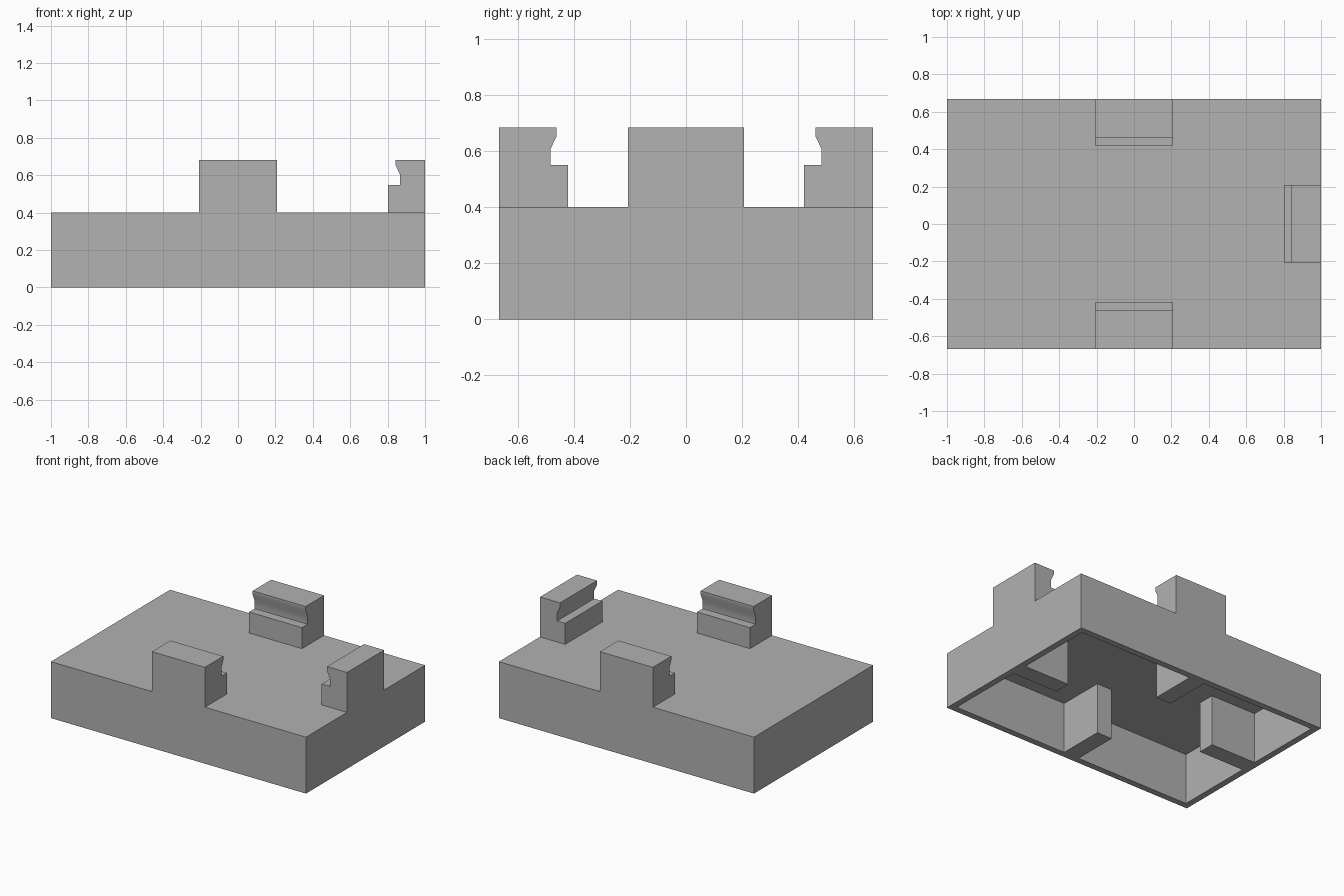
import bpy
import bmesh
import math
from mathutils import Matrix

if "Cube" in bpy.data.objects:
    bpy.data.objects.remove(bpy.data.objects["Cube"], do_unlink=True)

HALF_X, HALF_Y, HEIGHT = 1.0, 0.667, 0.4
WALL, ROOF = 0.045, 0.36
RIB_HALF, RIB_END_X, RIB_END_Y = 0.06, 0.6, 0.293
CLIP_WIDTH = 0.415

grey = bpy.data.materials.new("plain grey")
grey.use_nodes = True
colour = (0.445, 0.445, 0.445, 1)
grey.diffuse_color = colour
grey.node_tree.nodes["Principled BSDF"].inputs["Base Color"].default_value = colour


def prism(name, outline, offset):
    """Extrude a closed outline of 3D points along an offset vector."""
    bm = bmesh.new()
    face = bm.faces.new([bm.verts.new(p) for p in outline])
    result = bmesh.ops.extrude_face_region(bm, geom=[face], use_keep_orig=True)
    moved = [v for v in result["geom"] if isinstance(v, bmesh.types.BMVert)]
    bmesh.ops.translate(bm, verts=moved, vec=offset)
    bmesh.ops.recalc_face_normals(bm, faces=bm.faces)
    mesh = bpy.data.meshes.new(name)
    bm.to_mesh(mesh)
    bm.free()
    mesh.materials.append(grey)
    obj = bpy.data.objects.new(name, mesh)
    bpy.context.collection.objects.link(obj)
    return obj


def select_only(obj):
    bpy.ops.object.select_all(action="DESELECT")
    obj.select_set(True)
    bpy.context.view_layer.objects.active = obj


# Solid base block
base_outline = [(sx * HALF_X, sy * HALF_Y, 0)
                for sx, sy in ((1, 1), (-1, 1), (-1, -1), (1, -1))]
base = prism("hollow_base", base_outline, (0, 0, HEIGHT))

# Underside cavity, leaving a rib standing in from the middle of each wall
inner_x, inner_y = HALF_X - WALL, HALF_Y - WALL
quarter = [(RIB_END_X, RIB_HALF), (inner_x, RIB_HALF), (inner_x, inner_y),
           (RIB_HALF, inner_y), (RIB_HALF, RIB_END_Y)]
cavity_outline = []
for sx, sy in ((1, 1), (-1, 1), (-1, -1), (1, -1)):
    corner = quarter if sx * sy > 0 else quarter[::-1]
    cavity_outline += [(sx * x, sy * y, -0.1) for x, y in corner]
cavity = prism("cavity_cutter", cavity_outline, (0, 0, ROOF + 0.1))
cavity.hide_render = True

cut = base.modifiers.new("cavity", "BOOLEAN")
cut.operation = "DIFFERENCE"
cut.solver = "EXACT"
cut.object = cavity
select_only(base)
bpy.ops.object.modifier_apply(modifier=cut.name)
bpy.data.objects.remove(cavity, do_unlink=True)


def clip(name, wall_distance, depth, angle):
    """Grooved clip flush with a wall; depth is the length of its lower step."""
    profile = [(0, 0.4), (depth, 0.4), (depth, 0.549), (depth - 0.063, 0.549),
               (depth - 0.063, 0.606), (depth - 0.041, 0.653),
               (depth - 0.041, 0.683), (0, 0.683)]
    outline = [(wall_distance - d, -CLIP_WIDTH / 2, z) for d, z in profile]
    obj = prism(name, outline, (0, CLIP_WIDTH, 0))
    obj.data.transform(Matrix.Rotation(math.radians(angle), 4, "Z"))
    select_only(obj)
    bpy.ops.object.shade_smooth_by_angle(angle=math.radians(30))


# Clips on three sides, the short one on the left end
clip("left_clip", HALF_X, 0.198, 0)
clip("back_clip", HALF_Y, 0.247, 90)
clip("front_clip", HALF_Y, 0.247, -90)
